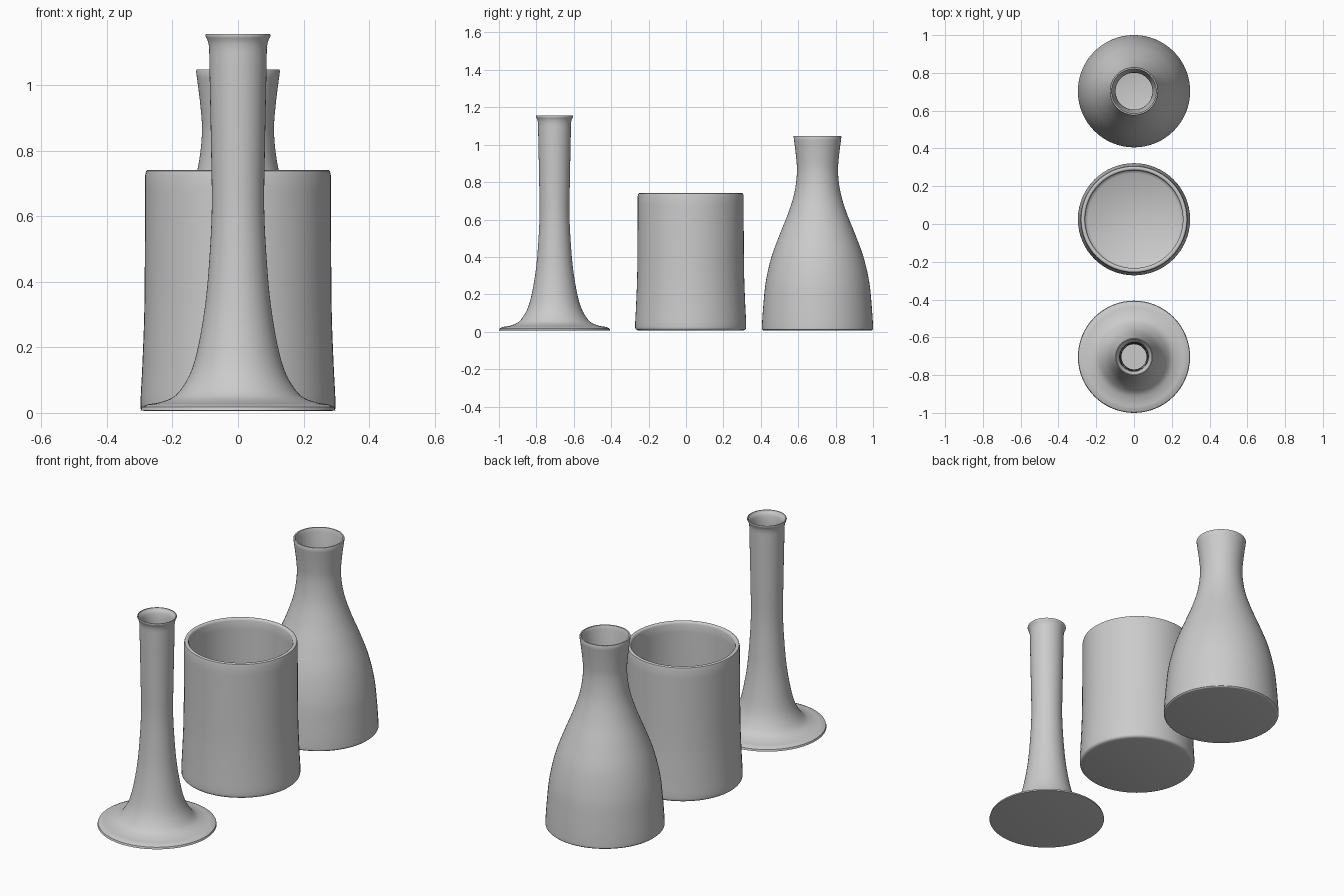
import bpy, bmesh, math
from mathutils import Vector

if "Cube" in bpy.data.objects:
    bpy.data.objects.remove(bpy.data.objects["Cube"])

SIDES = 64

def smooth(points, steps=5):
    """Catmull-Rom curve through (radius, height) points."""
    p = [Vector(q) for q in points]
    p = [2 * p[0] - p[1]] + p + [2 * p[-1] - p[-2]]
    out = []
    for i in range(1, len(p) - 2):
        a, b, c, d = p[i - 1:i + 3]
        for s in range(steps):
            t = s / steps
            out.append(0.5 * (2 * b + (c - a) * t + (2 * a - 5 * b + 4 * c - d) * t * t
                              + (3 * b - a - 3 * c + d) * t ** 3))
    return out + [p[-2]]

def lathe(name, y, profile):
    """Revolve a profile and cap its two ends (underside and inner floor)."""
    bm = bmesh.new()
    rings = [[bm.verts.new((r * math.cos(2 * math.pi * k / SIDES),
                            r * math.sin(2 * math.pi * k / SIDES), z))
              for k in range(SIDES)] for r, z in profile]
    for a, b in zip(rings, rings[1:]):
        for k in range(SIDES):
            n = (k + 1) % SIDES
            bm.faces.new((a[k], a[n], b[n], b[k]))
    bm.faces.new(rings[0][::-1])
    bm.faces.new(rings[-1])
    mesh = bpy.data.meshes.new(name)
    bm.to_mesh(mesh)
    bm.free()
    ob = bpy.data.objects.new(name, mesh)
    bpy.context.collection.objects.link(ob)
    ob.location.y = y
    bpy.ops.object.select_all(action='DESELECT')
    ob.select_set(True)
    bpy.context.view_layer.objects.active = ob
    bpy.ops.object.shade_smooth_by_angle(angle=math.radians(40))

# slender bud vase with a wide trumpet foot
foot = [(.285, .006), (.297, .008), (.294, .018), (.275, .026)]
stem = smooth([(.275, .026), (.235, .033), (.195, .05), (.165, .085), (.14, .135), (.12, .21),
               (.1, .33), (.088, .46), (.08, .62), (.082, .8), (.087, 1.05),
               (.089, 1.12), (.099, 1.15)])
bore = smooth([(.093, 1.151), (.08, 1.125), (.074, 1.05), (.068, .8), (.067, .62),
               (.075, .46), (.088, .33), (.108, .21), (.13, .12), (.14, .05)])
lathe("bud_vase", -.703, foot[:-1] + stem + [(.098, 1.155), (.094, 1.155)] + bore)

# wide straight-sided pot
outer = smooth([(.275, .006), (.292, .012), (.297, .035), (.292, .14),
                (.286, .3), (.284, .5), (.283, .725)])
inner = smooth([(.259, .73), (.26, .5), (.262, .3), (.265, .1), (.26, .045), (.245, .03)])
lathe("wide_pot", .025, outer + [(.28, .738), (.275, .741), (.267, .741), (.262, .738)] + inner)

# bottle vase with a rounded body and flared neck
outer = smooth([(.28, .006), (.294, .01), (.297, .03), (.289, .15), (.276, .27), (.246, .4),
                (.202, .52), (.158, .63), (.124, .74), (.11, .85), (.115, .94), (.128, 1.043)])
inner = smooth([(.117, 1.043), (.103, .94), (.098, .85), (.111, .74), (.144, .63), (.187, .52),
                (.23, .4), (.26, .27), (.273, .15), (.275, .05), (.26, .03)])
lathe("bottle_vase", .703, outer + [(.126, 1.047), (.119, 1.047)] + inner)
